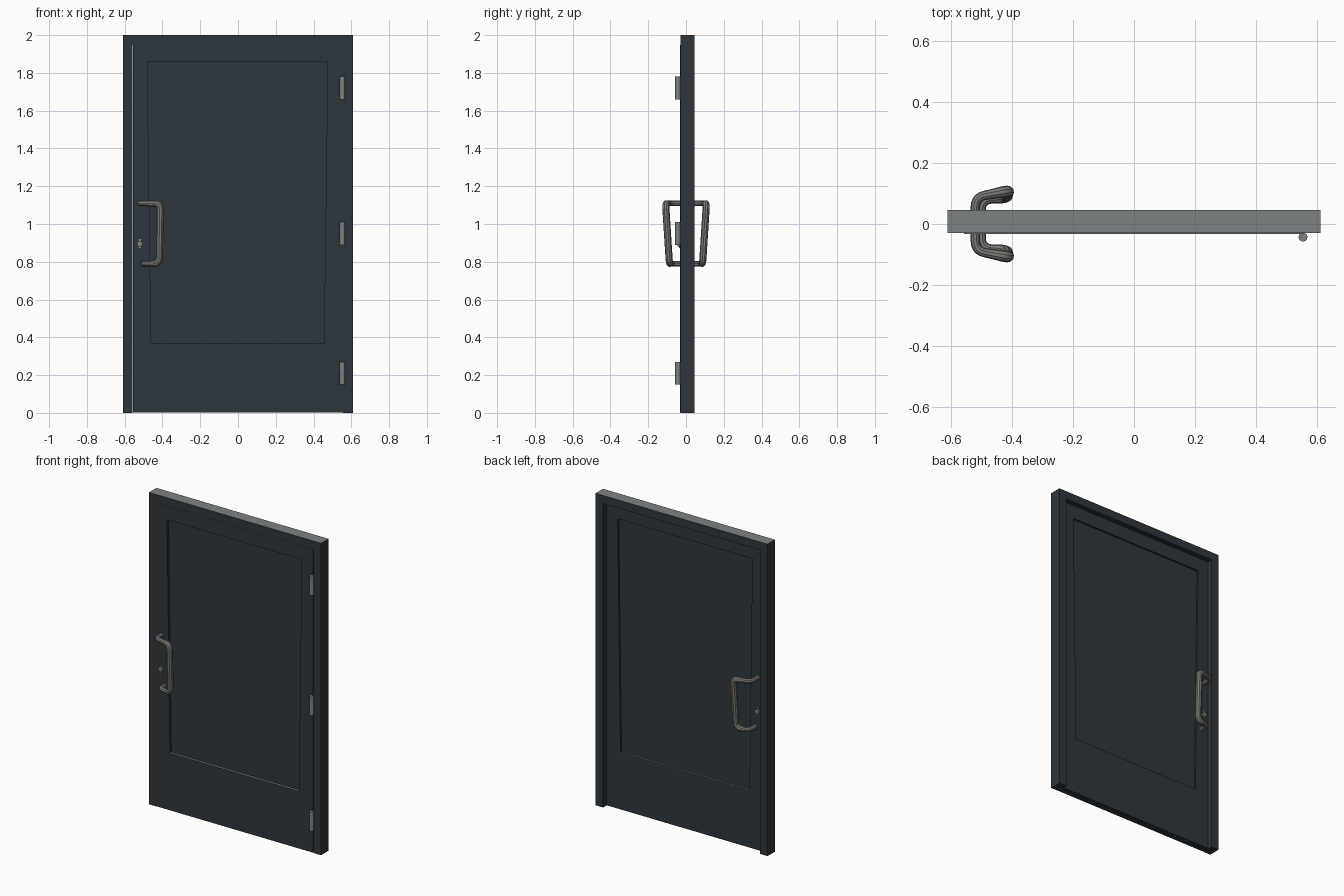
import bpy, bmesh, math
from mathutils import Vector

if "Cube" in bpy.data.objects:
    bpy.data.objects.remove(bpy.data.objects["Cube"])


def material(name, rgb):
    m = bpy.data.materials.new(name)
    m.diffuse_color = (*rgb, 1)
    m.use_nodes = True
    m.node_tree.nodes["Principled BSDF"].inputs["Base Color"].default_value = m.diffuse_color
    return m


DARK = material("dark_slate_paint", (0.027, 0.037, 0.046))
GREY = material("pale_grey_metal", (0.21, 0.225, 0.225))
STEEL = material("handle_steel", (0.2, 0.2, 0.19))


def finish(name, bm, mats, rule=None):
    bmesh.ops.recalc_face_normals(bm, faces=bm.faces)
    bm.normal_update()
    if rule:
        for f in bm.faces:
            f.material_index = rule(f)
    me = bpy.data.meshes.new(name)
    bm.to_mesh(me)
    bm.free()
    for m in mats:
        me.materials.append(m)
    ob = bpy.data.objects.new(name, me)
    bpy.context.collection.objects.link(ob)
    return ob


def upward(f):
    return 1 if f.normal.z > 0.9 else 0


def prism(name, pts, y0, y1, mats, rule=None):
    """Extrude an x-z outline along y."""
    bm = bmesh.new()
    a = [bm.verts.new((x, y0, z)) for x, z in pts]
    b = [bm.verts.new((x, y1, z)) for x, z in pts]
    bm.faces.new(a)
    bm.faces.new(b[::-1])
    for i in range(len(pts)):
        j = (i + 1) % len(pts)
        bm.faces.new((a[i], b[i], b[j], a[j]))
    return finish(name, bm, mats, rule)


def ring(name, outer, inner, y0, y1, mats, rule=None):
    """Slab with an opening."""
    bm = bmesh.new()
    v = [[bm.verts.new((x, y, z)) for x, z in loop]
         for loop, y in ((outer, y0), (inner, y0), (inner, y1), (outer, y1))]
    n = len(outer)
    for k in range(4):
        p, q = v[k], v[(k + 1) % 4]
        for i in range(n):
            j = (i + 1) % n
            bm.faces.new((p[i], p[j], q[j], q[i]))
    return finish(name, bm, mats, rule)


def cylinder(name, loc, r, depth, segs, axis, mat):
    rot = (math.pi / 2, 0, 0) if axis == "y" else (0, 0, 0)
    bpy.ops.mesh.primitive_cylinder_add(vertices=segs, radius=r, depth=depth,
                                        location=loc, rotation=rot)
    ob = bpy.context.object
    ob.name = name
    ob.data.materials.append(mat)
    bpy.ops.object.shade_smooth_by_angle()
    return ob


# frame: two jambs and a header
prism("door_frame", [(-0.61, 0), (-0.558, 0), (-0.558, 1.948), (0.556, 1.948),
                     (0.556, 0), (0.61, 0), (0.61, 2), (-0.61, 2)],
      -0.03, 0.045, [DARK, GREY], upward)

# door leaf with a tapered opening, and the recessed panel
opening = [(-0.46, 0.37), (0.455, 0.37), (0.475, 1.86), (-0.48, 1.86)]
ring("door_leaf", [(-0.557, 0.003), (0.555, 0.003), (0.555, 1.947), (-0.557, 1.947)],
     opening, -0.033, 0.014, [DARK, GREY], upward)
prism("door_panel", opening, -0.018, 0.003, [DARK])

# hinges
for label, z in (("lower", 0.21), ("middle", 0.95), ("upper", 1.72)):
    cylinder(label + "_hinge", (0.553, -0.043, z), 0.0145, 0.12, 16, "z", GREY)


def rounded_path(pts, r, steps=5):
    """Fillet the inner corners of a path."""
    pts = [Vector(p) for p in pts]
    out = [pts[0]]
    for a, b, c in zip(pts, pts[1:], pts[2:]):
        s = b + (a - b).normalized() * r
        e = b + (c - b).normalized() * r
        for i in range(steps + 1):
            t = i / steps
            out.append(s * (1 - t) ** 2 + b * 2 * t * (1 - t) + e * t * t)
    return out + [pts[-1]]


# pull handle and lock on each side
for label, s, root in (("front", -1, 0.03), ("back", 1, 0.01)):
    path = rounded_path([(-0.52, s * root, 1.11), (-0.519, s * 0.088, 1.11),
                         (-0.411, s * 0.108, 1.108), (-0.417, s * 0.088, 0.79),
                         (-0.5, s * 0.078, 0.79), (-0.5, s * root, 0.79)], 0.032)
    cu = bpy.data.curves.new(label + "_handle", "CURVE")
    cu.dimensions = "3D"
    cu.bevel_depth = 0.019
    cu.bevel_resolution = 3
    cu.use_fill_caps = True
    sp = cu.splines.new("POLY")
    sp.points.add(len(path) - 1)
    for p, co in zip(sp.points, path):
        p.co = (*co, 1)
        p.radius = 0.8 + 0.2 * min(1, max(0, (co.x + 0.47) / 0.04))
    cu.materials.append(STEEL)
    ob = bpy.data.objects.new(label + "_handle", cu)
    bpy.context.collection.objects.link(ob)
    bpy.ops.object.select_all(action="DESELECT")
    ob.select_set(True)
    bpy.context.view_layer.objects.active = ob
    bpy.ops.object.convert(target="MESH")
    bpy.ops.object.shade_smooth_by_angle()

    face = -0.033 if s < 0 else 0.014
    cylinder(label + "_lock", (-0.52, face + s * 0.004, 0.895), 0.015, 0.018, 12, "y", GREY)
    z0, z1 = 0.872, 0.92
    prism(label + "_lock_plate", [(-0.526, z0), (-0.514, z0), (-0.514, z1), (-0.526, z1)],
          face - 0.003, face + 0.003, [GREY])
